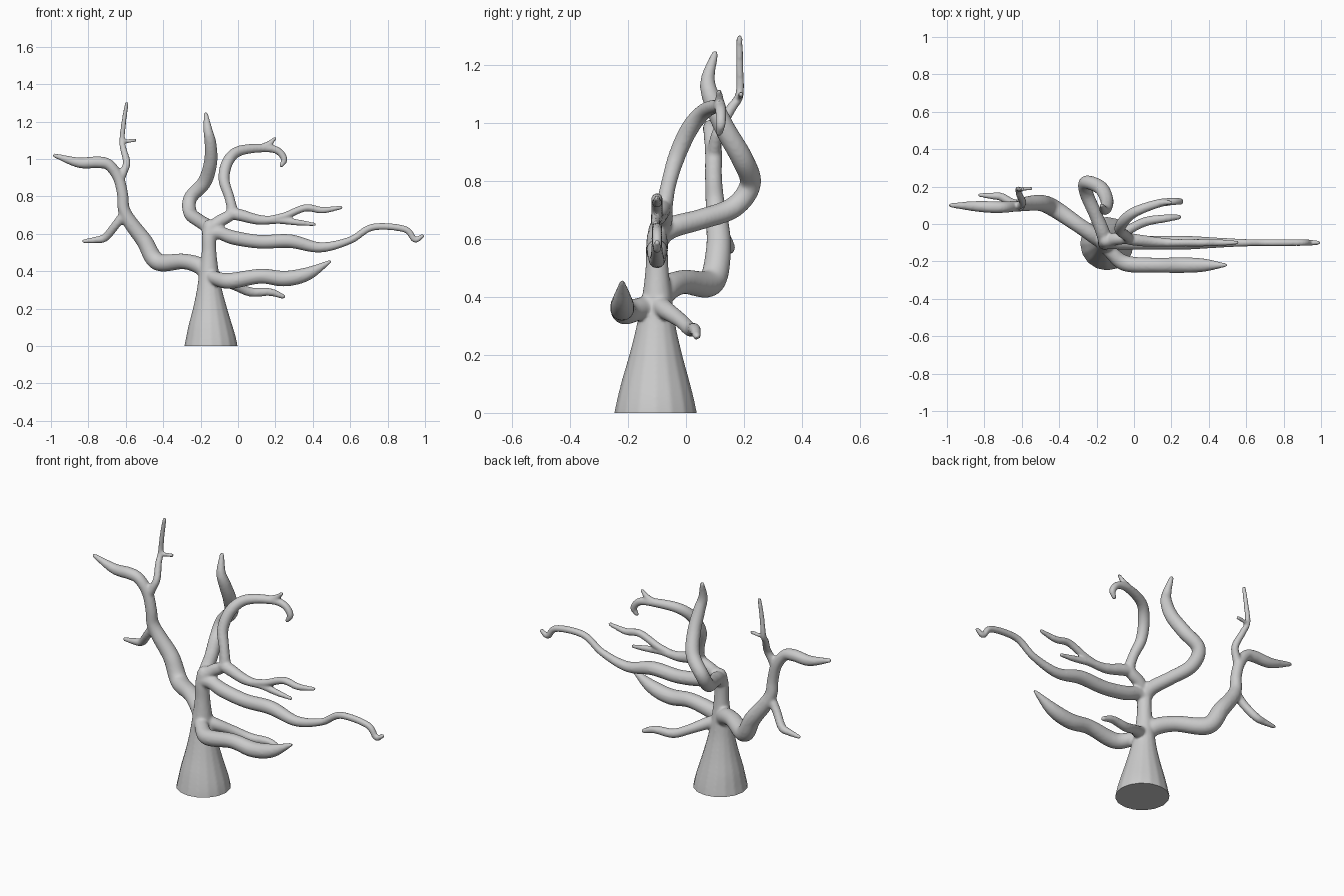
import bpy, bmesh
from mathutils import Vector

curve = bpy.data.curves.new("tree", 'CURVE')
curve.dimensions = '3D'
curve.bevel_depth = 1.0
curve.bevel_resolution = 6
curve.use_fill_caps = True


def limb(*pts, steps=8):
    """Tapered round limb through (x, y, z, radius) points, with a rounded tip."""
    p = [Vector(q) for q in pts]
    p = [2 * p[0] - p[1]] + p + [2 * p[-1] - p[-2]]
    out = []
    for i in range(1, len(p) - 2):
        a, b, c, d = p[i - 1:i + 3]
        for s in range(steps):
            t = s / steps
            out.append(0.5 * (2 * b + (c - a) * t + (2 * a - 5 * b + 4 * c - d) * t * t
                              + (3 * b - a - 3 * c + d) * t ** 3))
    out.append(p[-2])
    end = (out[-1] - out[-2]).xyz.normalized()
    r = out[-1][3]
    for f, k in ((0.6, 0.8), (0.95, 0.35)):
        out.append(Vector((*(p[-2].xyz + end * r * f), r * k)))
    sp = curve.splines.new('POLY')
    sp.points.add(len(out) - 1)
    for sp_pt, q in zip(sp.points, out):
        sp_pt.co = (q[0], q[1], q[2], 1)
        sp_pt.radius = max(q[3], 0.004)


# trunk, continued below the ground and trimmed flat later
limb((-.145, -.105, -.04, .149), (-.145, -.105, .02, .139), (-.148, -.105, .1, .12),
     (-.15, -.104, .2, .092), (-.153, -.103, .3, .068), (-.155, -.1, .4, .052),
     (-.155, -.1, .5, .04), (-.155, -.1, .58, .038), (-.15, -.09, .64, .038))
# big left limb
limb((-.16, -.1, .37, .04), (-.2, -.07, .425, .045), (-.29, -.01, .452, .042),
     (-.43, .085, .45, .047), (-.5, .112, .56, .044), (-.575, .108, .66, .039),
     (-.61, .1, .73, .033), (-.617, .095, .81, .03), (-.64, .095, .9, .03),
     (-.69, .09, .968, .03), (-.75, .09, .982, .032), (-.85, .095, .98, .028),
     (-.98, .1, 1.018, .012))
# left drooping twig
limb((-.605, .1, .71, .026), (-.655, .115, .645, .023), (-.71, .145, .58, .022),
     (-.76, .15, .567, .018), (-.825, .155, .56, .011))
# left upright twig and its spur
limb((-.635, .095, .88, .024), (-.612, .1, .93, .022), (-.595, .115, .98, .02),
     (-.612, .155, 1.05, .018), (-.62, .185, 1.1, .015), (-.61, .185, 1.2, .013),
     (-.595, .185, 1.295, .011))
limb((-.62, .18, 1.095, .012), (-.59, .188, 1.095, .011), (-.55, .19, 1.1, .01))
# central upright limb, curling out to the back
limb((-.155, -.1, .6, .036), (-.165, -.05, .64, .038), (-.205, .05, .668, .036),
     (-.255, .165, .71, .037), (-.255, .222, .79, .037), (-.18, .195, .875, .038),
     (-.147, .135, .98, .036), (-.147, .09, 1.08, .032), (-.16, .075, 1.15, .025),
     (-.172, .1, 1.24, .012))
# curling upper right limb
limb((-.155, -.1, .62, .034), (-.1, -.08, .665, .034), (-.035, -.075, .71, .03),
     (-.045, -.06, .79, .027), (-.075, -.03, .89, .03), (-.055, .015, .985, .031),
     (.005, .065, 1.042, .028), (.13, .11, 1.058, .023), (.21, .12, 1.045, .02),
     (.247, .12, 1.0, .018), (.232, .115, .965, .012))
limb((.12, .11, 1.058, .02), (.165, .115, 1.08, .016), (.198, .115, 1.11, .01))
# forked right branch
limb((-.05, -.075, .71, .03), (.01, -.085, .7, .032), (.11, -.095, .675, .027),
     (.22, -.1, .672, .02), (.32, -.105, .66, .017), (.41, -.105, .65, .01))
limb((.16, -.1, .672, .022), (.25, -.1, .695, .02), (.36, -.1, .738, .02),
     (.45, -.1, .726, .018), (.55, -.1, .74, .011))
# long right branch
limb((-.155, -.1, .6, .036), (-.1, -.1, .605, .036), (-.02, -.1, .578, .038),
     (.12, -.1, .557, .037), (.28, -.1, .56, .037), (.44, -.1, .527, .028),
     (.6, -.1, .565, .02), (.72, -.1, .635, .019), (.89, -.1, .625, .018),
     (.945, -.1, .568, .016), (.985, -.1, .587, .012))
# lower right front branch
limb((-.155, -.11, .38, .035), (-.115, -.16, .36, .038), (-.04, -.212, .348, .043),
     (.12, -.22, .373, .04), (.25, -.22, .36, .042), (.37, -.22, .385, .036),
     (.49, -.22, .45, .01))
# lower right back twig
limb((-.15, -.1, .38, .035), (-.085, -.07, .355, .032), (-.01, -.02, .32, .026),
     (.07, .015, .288, .025), (.17, .03, .288, .021), (.24, .037, .265, .014))

# fuse the limbs into one smooth skin
obj = bpy.data.objects.new("bare_tree", curve)
bpy.context.collection.objects.link(obj)
bpy.context.view_layer.objects.active = obj
obj.select_set(True)
bpy.ops.object.convert(target='MESH')
obj = bpy.context.object
obj.name = "bare_tree"
# weld end caps so every limb is watertight
bm = bmesh.new()
bm.from_mesh(obj.data)
bmesh.ops.remove_doubles(bm, verts=bm.verts, dist=1e-5)
bmesh.ops.recalc_face_normals(bm, faces=bm.faces)
bm.to_mesh(obj.data)
bm.free()
rem = obj.modifiers.new("fuse", 'REMESH')
rem.mode = 'VOXEL'
rem.voxel_size = 0.007
smo = obj.modifiers.new("blend", 'SMOOTH')
smo.factor = 0.5
smo.iterations = 6
for m in ("fuse", "blend"):
    bpy.ops.object.modifier_apply(modifier=m)

# flat foot
bm = bmesh.new()
bm.from_mesh(obj.data)
cut = bmesh.ops.bisect_plane(bm, geom=bm.verts[:] + bm.edges[:] + bm.faces[:],
                             plane_co=(0, 0, 0), plane_no=(0, 0, -1), clear_outer=True)
rim = [e for e in cut["geom_cut"] if isinstance(e, bmesh.types.BMEdge)]
bmesh.ops.holes_fill(bm, edges=rim, sides=0)
bmesh.ops.recalc_face_normals(bm, faces=bm.faces)
bm.to_mesh(obj.data)
bm.free()
bpy.ops.object.shade_smooth_by_angle(angle=0.8)
